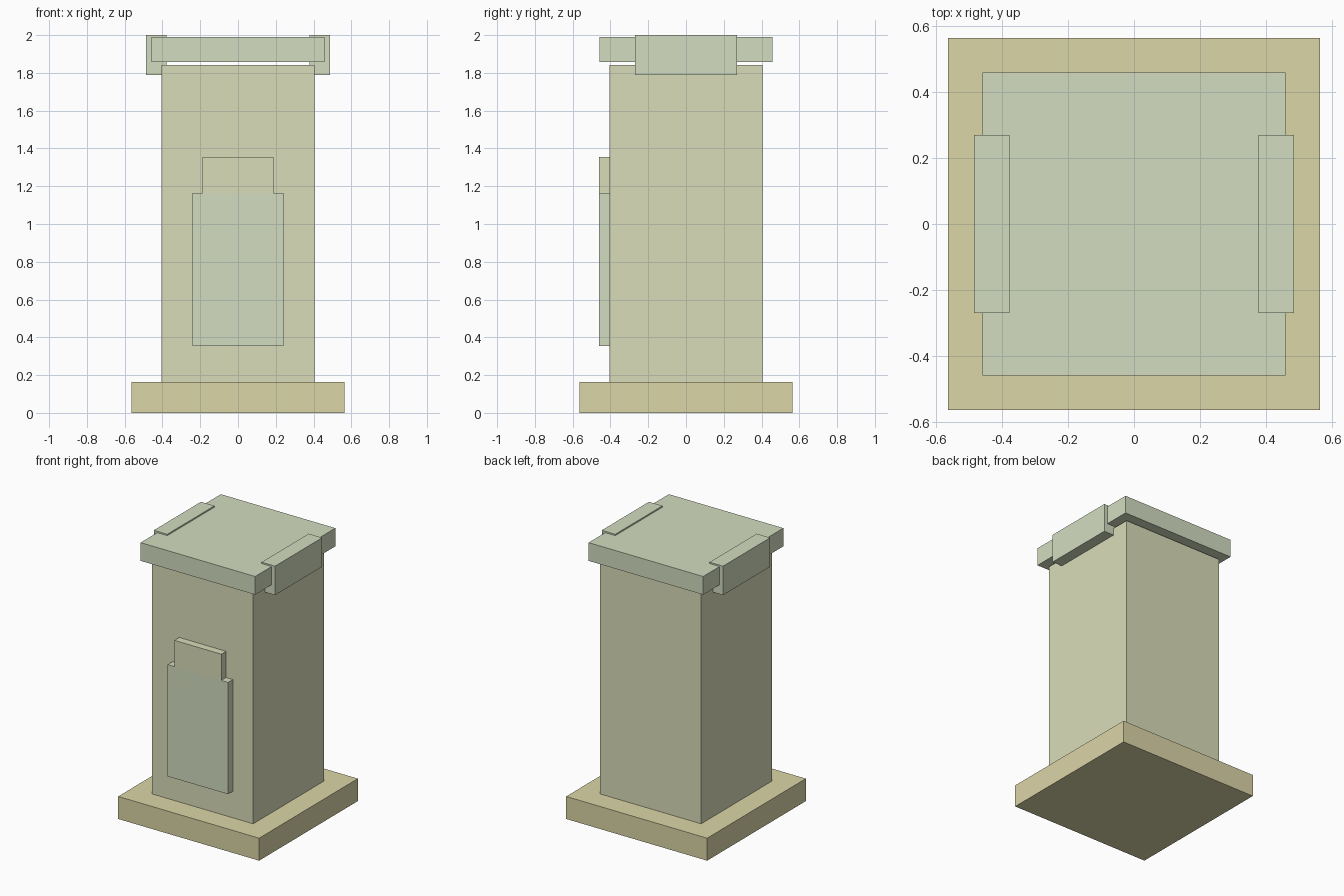
import bpy, bmesh
from mathutils import Vector

if "Cube" in bpy.data.objects:
    bpy.data.objects.remove(bpy.data.objects["Cube"])


def material(name, color):
    mat = bpy.data.materials.new(name)
    mat.diffuse_color = (*color, 1)
    mat.use_nodes = True
    mat.node_tree.nodes["Principled BSDF"].inputs["Base Color"].default_value = mat.diffuse_color
    return mat


def box(name, lo, hi, mat):
    """Flat-sided box between two opposite corners."""
    lo, hi = Vector(lo), Vector(hi)
    bm = bmesh.new()
    bmesh.ops.create_cube(bm, size=1)
    bmesh.ops.scale(bm, vec=hi - lo, verts=bm.verts)
    mesh = bpy.data.meshes.new(name)
    bm.to_mesh(mesh)
    bm.free()
    mesh.materials.append(mat)
    obj = bpy.data.objects.new(name, mesh)
    obj.location = (lo + hi) / 2
    bpy.context.collection.objects.link(obj)
    return obj


sand = material("sand", (0.71, 0.67, 0.39))
stone = material("stone", (0.70, 0.72, 0.49))
sage = material("sage", (0.65, 0.72, 0.53))

# Base slab and column
box("base", (-0.565, -0.565, 0), (0.565, 0.565, 0.163), sand)
box("column", (-0.405, -0.405, 0.163), (0.405, 0.405, 1.842), stone)

# Cap slab, held slightly above the column by two side clips
box("cap", (-0.459, -0.459, 1.858), (0.459, 0.459, 1.99), sage)
for side, sign in (("left", -1), ("right", 1)):
    a, b = sorted((sign * 0.378, sign * 0.486))
    box(f"{side}_clip", (a, -0.27, 1.79), (b, 0.27, 2.0), sage)

# Stepped panel on the front
box("front_panel", (-0.242, -0.46, 0.355), (0.242, -0.40, 1.165), sage)
box("front_panel_top", (-0.188, -0.46, 1.02), (0.188, -0.40, 1.355), stone)
